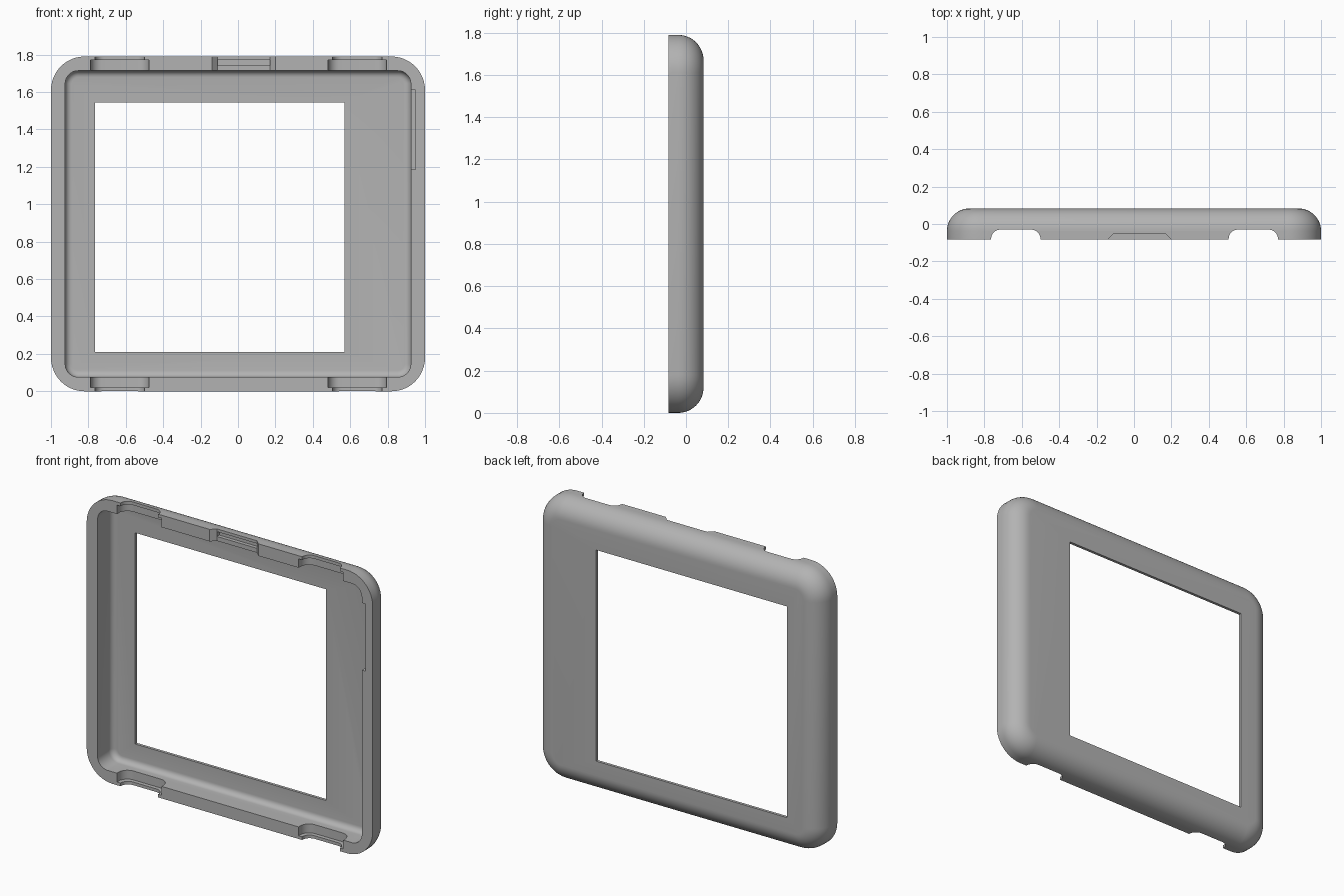
import bpy, bmesh, math
from math import pi, sin, cos

cube = bpy.data.objects.get("Cube")
if cube:
    bpy.data.objects.remove(cube)

W, H = 2.0, 1.79
FRONT, BACK = -0.083, 0.083

grey = bpy.data.materials.new("mid grey plastic")
grey.use_nodes = True
grey.diffuse_color = (0.45, 0.45, 0.45, 1)
grey.node_tree.nodes["Principled BSDF"].inputs["Base Color"].default_value = (0.45, 0.45, 0.45, 1)


def make_object(name, bm):
    bmesh.ops.recalc_face_normals(bm, faces=bm.faces)
    mesh = bpy.data.meshes.new(name)
    bm.to_mesh(mesh)
    bm.free()
    mesh.materials.append(grey)
    obj = bpy.data.objects.new(name, mesh)
    bpy.context.collection.objects.link(obj)
    return obj


def loft(name, rings):
    """Skin equal-length closed rings of points and cap both ends."""
    bm = bmesh.new()
    loops = [[bm.verts.new(p) for p in ring] for ring in rings]
    n = len(loops[0])
    for a, b in zip(loops, loops[1:]):
        for i in range(n):
            j = (i + 1) % n
            bm.faces.new((a[i], a[j], b[j], b[i]))
    bm.faces.new(loops[0])
    bm.faces.new(loops[-1])
    return make_object(name, bm)


def rounded_ring(inset, y, radius, steps=12):
    """Rounded rectangle, inset from the outer outline, at depth y."""
    cx, cz = W / 2 - inset - radius, H / 2 - inset - radius
    ring = []
    for q, (sx, sz) in enumerate(((1, 1), (-1, 1), (-1, -1), (1, -1))):
        for k in range(steps + 1):
            a = (q + k / steps) * pi / 2
            ring.append((sx * cx + radius * cos(a), y, H / 2 + sz * cz + radius * sin(a)))
    return ring


def cut(target, cutter):
    mod = target.modifiers.new(cutter.name, 'BOOLEAN')
    mod.operation = 'DIFFERENCE'
    mod.solver = 'EXACT'
    mod.object = cutter
    bpy.context.view_layer.objects.active = target
    bpy.ops.object.modifier_apply(modifier=mod.name)
    bpy.data.objects.remove(cutter)


def box(name, x0, x1, y0, y1, z0, z1):
    ring = lambda y: [(x0, y, z0), (x1, y, z0), (x1, y, z1), (x0, y, z1)]
    return loft(name, [ring(y0), ring(y1)])


def extrude_z(name, profile, z0, z1):
    return loft(name, [[(x, y, z) for x, y in profile] for z in (z0, z1)])


def port_profile(cx, half, depth, r):
    """Opening through the rim with rounded deep corners."""
    pts = [(cx + half, -0.2)]
    for k in range(9):
        a = k / 8 * pi / 2
        pts.append((cx + half - r + r * cos(a), depth - r + r * sin(a)))
    return pts + [(2 * cx - x, y) for x, y in reversed(pts)]


# Outer shell with a rounded back edge
edge = 0.12
rings = [rounded_ring(0, FRONT, 0.18)]
for k in range(13):
    a = k / 12 * pi / 2
    inset = edge * (1 - cos(a))
    rings.append(rounded_ring(inset, BACK - edge + edge * sin(a), 0.18 - inset))
shell = loft("front_bezel_shell", rings)

# Hollow interior with a filleted floor
fillet, floor = 0.035, 0.065
rings = [rounded_ring(0.076, -0.2, 0.07), rounded_ring(0.076, floor - fillet, 0.07)]
for k in range(1, 7):
    a = k / 6 * pi / 2
    inset = fillet * (1 - cos(a))
    rings.append(rounded_ring(0.076 + inset, floor - fillet + fillet * sin(a), 0.07 - inset))
cut(shell, loft("cavity", rings))

# Screen window
cut(shell, box("window", -0.765, 0.57, -0.3, 0.3, 0.21, 1.545))

# Four stepped ports in the top and bottom rims
for cx in (-0.632, 0.638):
    for z_out, z_mid, z_in in ((-0.1, 0.02, 0.1), (H + 0.1, H - 0.02, H - 0.1)):
        cut(shell, extrude_z("port", port_profile(cx, 0.132, -0.03, 0.05), z_out, z_in))
        cut(shell, extrude_z("port_recess", port_profile(cx, 0.156, -0.005, 0.06), z_mid, z_in))

# Chamfered latch notch with a narrow slot in the top rim
notch = [(-0.17, -0.113), (-0.11, -0.053), (0.17, -0.053), (0.23, -0.113)]
cut(shell, extrude_z("latch_notch", notch, 1.69, H + 0.1))
cut(shell, box("latch_slot", -0.11, 0.17, -0.2, -0.03, 1.742, 1.772))

# Pocket in the side rim
cut(shell, box("side_pocket", 0.9, 0.95, -0.2, -0.01, 1.185, 1.61))

bpy.ops.object.select_all(action='DESELECT')
shell.select_set(True)
bpy.context.view_layer.objects.active = shell
bpy.ops.object.shade_smooth_by_angle(angle=math.radians(30))
